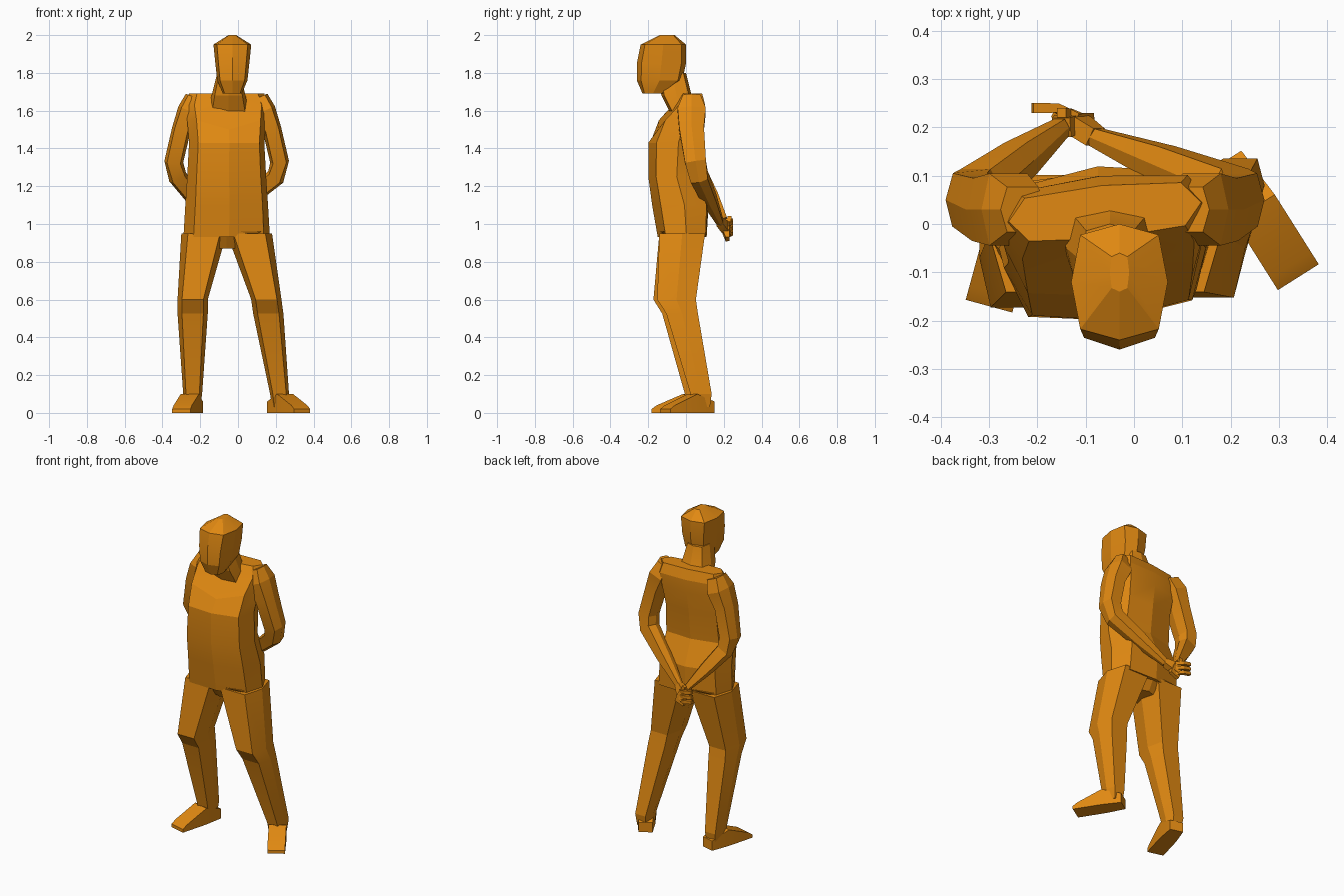
import bpy, bmesh, math
from mathutils import Vector

default_cube = bpy.data.objects.get("Cube")
if default_cube:
    bpy.data.objects.remove(default_cube, do_unlink=True)

colour = (.75, .25, .006, 1)
orange = bpy.data.materials.new("orange")
orange.use_nodes = True
orange.diffuse_color = colour
orange.node_tree.nodes["Principled BSDF"].inputs["Base Color"].default_value = colour

UP = Vector((0, 0, 1))
BACK = Vector((0, 1, 0))
MIDDLE = -.06


def section(sides, power, turn=0):
    """Rounded polygon; a smaller power makes it squarer."""
    points = []
    for index in range(sides):
        angle = math.tau * (index + turn) / sides
        points.append([math.copysign(abs(value) ** power, value)
                       for value in (math.cos(angle), math.sin(angle))])
    return points


BODY = section(8, .6)
LIMB = section(6, .5)
BOX = section(4, 0, .5)


def loft(name, outline, path, widths, depths, axis=None, back=BACK):
    """Skin the outline along the path; a given axis keeps all sections parallel."""
    bm = bmesh.new()
    path = [Vector(point) for point in path]
    loops = []
    for index, (centre, width, depth) in enumerate(zip(path, widths, depths)):
        following = path[min(index + 1, len(path) - 1)]
        previous = path[max(index - 1, 0)]
        normal = axis or (following - previous).normalized()
        across = back.cross(normal).normalized()
        along = normal.cross(across)
        loops.append([bm.verts.new(centre + across * a * width + along * b * depth)
                      for a, b in outline])
    for lower, upper in zip(loops, loops[1:]):
        for index in range(len(outline)):
            bm.faces.new((lower[index - 1], lower[index], upper[index], upper[index - 1]))
    bm.faces.new(loops[0])
    bm.faces.new(loops[-1])
    bmesh.ops.recalc_face_normals(bm, faces=bm.faces)
    mesh = bpy.data.meshes.new(name)
    bm.to_mesh(mesh)
    bm.free()
    mesh.materials.append(orange)
    part = bpy.data.objects.new(name, mesh)
    bpy.context.collection.objects.link(part)
    bpy.ops.object.select_all(action="DESELECT")
    bpy.context.view_layer.objects.active = part
    part.select_set(True)
    bpy.ops.object.shade_smooth_by_angle(angle=math.radians(15))
    return part


def upright(name, levels, x, back=BACK):
    """Stack of level sections, each given as height, front, back and half width."""
    path = [(x, (front + rear) / 2, height) for height, front, rear, width in levels]
    widths = [level[3] for level in levels]
    depths = [(rear - front) / 2 for height, front, rear, width in levels]
    return loft(name, BODY, path, widths, depths, UP, back)


# Torso, turned slightly, with a shallow V across the chest
torso = upright("torso", [
    (.93, -.15, .11, .23),
    (1.1, -.18, .12, .22),
    (1.25, -.2, .06, .21),
    (1.43, -.2, .08, .2),
    (1.55, -.15, .1, .21),
    (1.63, -.07, .1, .22),
    (1.69, -.03, .08, .2)], MIDDLE, Vector((-.1, 1, 0)))
chest = [v for v in torso.data.vertices if v.co.y < -.1 and v.co.z > 1.5]
min(chest, key=lambda v: abs(v.co.x - MIDDLE)).co.z -= .05
upright("pelvis", [(.87, -.1, .06, .05), (.96, -.15, .11, .22)], MIDDLE)

# Neck and head
upright("neck", [(1.58, -.08, .08, .11), (1.68, -.13, .03, .09), (1.8, -.15, 0, .06)], -.05)
upright("head", [
    (1.69, -.23, -.12, .05),
    (1.76, -.26, -.02, .08),
    (1.85, -.26, 0, .09),
    (1.95, -.24, 0, .1),
    (2, -.14, -.06, .02)], -.03)


def leg(side, direction, knee, ankle, toe):
    """Leg from hip to ankle, with a wedge foot from heel to toe."""
    knee, ankle, toe = Vector(knee), Vector(ankle), Vector(toe)
    hip = Vector((MIDDLE + direction * .12, -.02, .95))
    shin = knee.lerp(ankle, .15)
    shin.y += .01
    sole = ankle * 1
    sole.z = .03
    loft(side + "_leg", LIMB, [hip, knee, shin, ankle, sole],
         (.12, .08, .08, .05, .04), (.13, .11, .09, .06, .05), UP)
    forward = (toe - sole).normalized()
    forward.z = 0
    heel = sole - forward * .06
    heights = (.03, .05, .02, .01)
    path = []
    for fraction, height in zip((0, .4, .9, 1), heights):
        point = heel.lerp(toe, fraction)
        point.z = height
        path.append(point)
    loft(side + "_foot", BOX, path, (.04, .05, .05, .05), heights, forward.normalized(), UP)


leg("right", -1, (-.24, -.07, .6), (-.24, .05, .1), (-.3, -.17, 0))
leg("left", 1, (.15, -.05, .6), (.22, .08, .1), (.34, -.11, 0))


def arm(side, direction, wrist, fingertips):
    """Arm bent behind the hips, ending in a flat hand."""
    path = [Vector((MIDDLE + direction * reach, y, z)) for reach, y, z in (
        (.17, .03, 1.67), (.2, .03, 1.6), (.24, .03, 1.5), (.28, .05, 1.33), (.26, .07, 1.25))]
    wrist, fingertips = Vector(wrist), Vector(fingertips)
    path += [path[-1].lerp(wrist, .5), wrist]
    loft(side + "_arm", LIMB, path,
         (.05, .06, .05, .05, .05, .04, .02), (.05, .08, .07, .06, .05, .04, .02))
    palm = wrist.lerp(fingertips, .5)
    loft(side + "_hand", BOX, [wrist, palm, fingertips], (.02, .03, .03), (.02, .02, .01))


arm("right", -1, (-.15, .2, 1.02), (-.11, .22, .92))
arm("left", 1, (-.08, .18, 1.01), (-.15, .23, .96))

# Curled fingers and a raised thumb
for index in range(3):
    knuckle = Vector((-.12, .22, .94 + index * .03))
    loft("finger_" + "abc"[index], BOX,
         [knuckle, knuckle + Vector((-.04, .02, .01)), knuckle + Vector((-.09, .02, .02))],
         [.01] * 3, [.01] * 3)
loft("thumb", BOX, [(-.12, .2, .98), (-.14, .23, 1.01), (-.15, .23, 1.04)], [.01] * 3, [.01] * 3)
